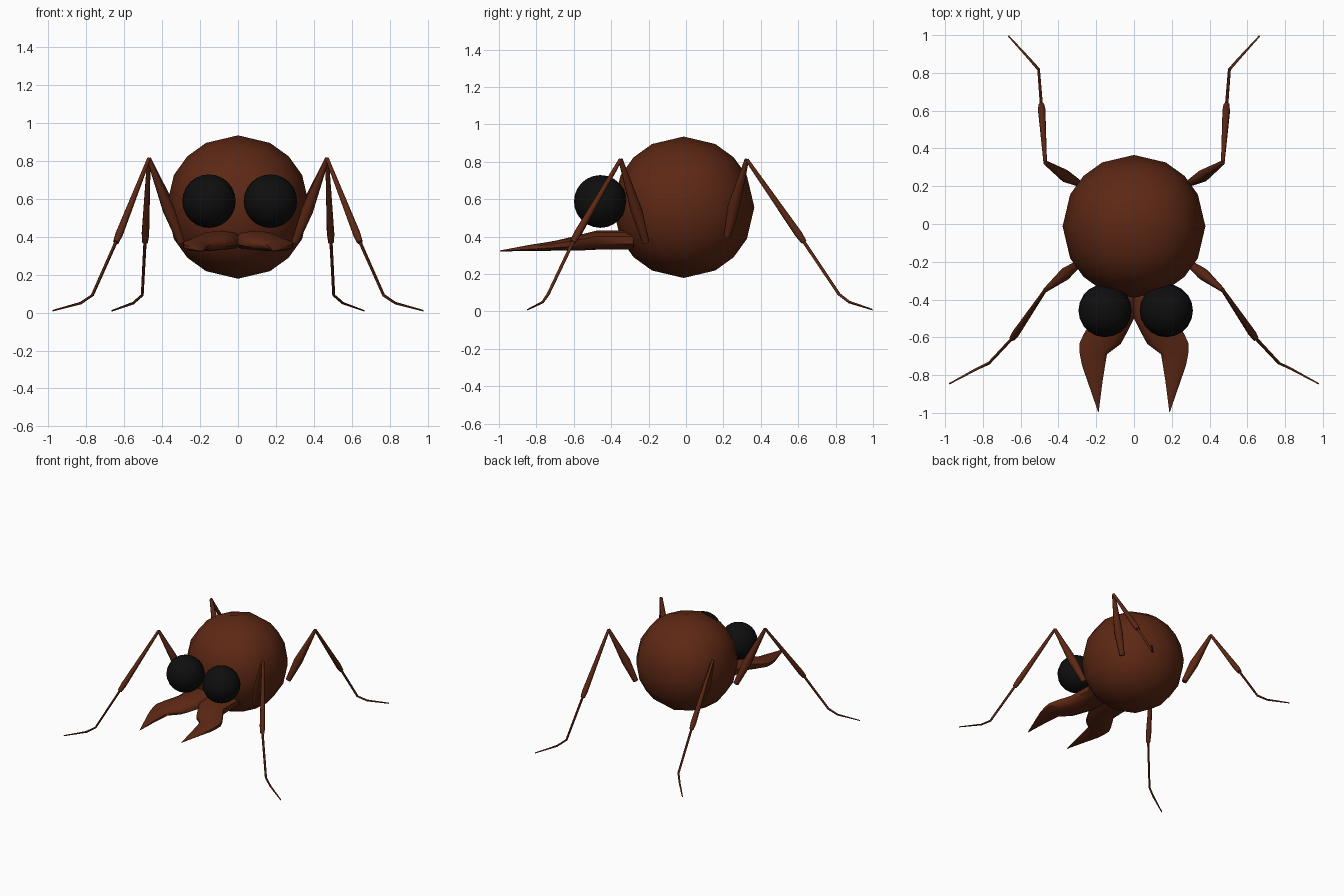
import bpy, bmesh, math
from mathutils import Vector

if "Cube" in bpy.data.objects:
    bpy.data.objects.remove(bpy.data.objects["Cube"])


def material(name, rgb):
    m = bpy.data.materials.new(name)
    m.diffuse_color = (*rgb, 1)
    m.use_nodes = True
    m.node_tree.nodes["Principled BSDF"].inputs["Base Color"].default_value = m.diffuse_color
    return m


BROWN = material("rust_brown", (0.11, 0.021, 0.007))
BLACK = material("eye_black", (0.0045, 0.0045, 0.0045))


def finish(bm, name, mat, angle=60):
    bmesh.ops.recalc_face_normals(bm, faces=bm.faces)
    me = bpy.data.meshes.new(name)
    bm.to_mesh(me)
    bm.free()
    me.materials.append(mat)
    ob = bpy.data.objects.new(name, me)
    bpy.context.collection.objects.link(ob)
    bpy.ops.object.select_all(action='DESELECT')
    ob.select_set(True)
    bpy.context.view_layer.objects.active = ob
    bpy.ops.object.shade_smooth_by_angle(angle=math.radians(angle))
    return ob


def skin(bm, rings):
    """Bridge equal-length vertex rings and cap both ends."""
    vr = [[bm.verts.new(p) for p in r] for r in rings]
    n = len(vr[0])
    for a, b in zip(vr, vr[1:]):
        for i in range(n):
            j = (i + 1) % n
            bm.faces.new((a[i], a[j], b[j], b[i]))
    bm.faces.new(vr[0])
    bm.faces.new(vr[-1])


def tube(name, pts, radii, sides=8):
    """Tapered tube through a few points."""
    pts = [Vector(p) for p in pts]
    rings = []
    for i, p in enumerate(pts):
        d = (pts[min(i + 1, len(pts) - 1)] - pts[max(i - 1, 0)]).normalized()
        u = d.cross(Vector((0.3, 1, 0.1))).normalized()
        v = d.cross(u)
        rings.append([p + radii[i] * (u * math.cos(t) + v * math.sin(t))
                      for t in (math.tau * k / sides for k in range(sides))])
    bm = bmesh.new()
    skin(bm, rings)
    return finish(bm, name, BROWN)


# Round body: a gridded cube pushed out to a sphere
bm = bmesh.new()
bmesh.ops.create_cube(bm, size=2)
bmesh.ops.subdivide_edges(bm, edges=bm.edges[:], cuts=3, use_grid_fill=True)
for v in bm.verts:
    v.co = v.co.normalized() * 0.378 + Vector((0, -0.0125, 0.557))
finish(bm, "body", BROWN)

# Eyes, set slightly off centre
for side, x in (("left", -0.153), ("right", 0.171)):
    bm = bmesh.new()
    bmesh.ops.create_uvsphere(bm, u_segments=20, v_segments=12, radius=0.141)
    bmesh.ops.translate(bm, verts=bm.verts, vec=(x, -0.458, 0.588))
    finish(bm, side + "_eye", BLACK)

# Mandibles: y, inner x, outer x, bottom z, top z
JAW = [(-0.28, -0.03, 0.20, 0.33, 0.432), (-0.48, -0.01, 0.205, 0.33, 0.432),
       (-0.58, 0.04, 0.265, 0.325, 0.407), (-0.635, 0.07, 0.29, 0.325, 0.393),
       (-0.69, 0.143, 0.287, 0.325, 0.38), (-0.75, 0.153, 0.275, 0.324, 0.369),
       (-0.83, 0.166, 0.247, 0.323, 0.357), (-0.995, 0.187, 0.19, 0.321, 0.326)]

# Legs: points along each chain from hip to toe, right side
LEGS = {
    "front": [(0.30, -0.215, 0.37), (0.365, -0.265, 0.54), (0.47, -0.35, 0.812),
              (0.64, -0.60, 0.38), (0.768, -0.737, 0.092),
              (0.83, -0.766, 0.05), (0.978, -0.846, 0.01)],
    "rear": [(0.30, 0.22, 0.40), (0.365, 0.255, 0.56), (0.47, 0.325, 0.812),
             (0.49, 0.625, 0.38), (0.505, 0.818, 0.092),
             (0.553, 0.873, 0.05), (0.665, 0.996, 0.01)],
}

for side, s in (("right", 1), ("left", -1)):
    rings = []
    for y, xi, xo, z0, z1 in JAW:
        ring = []
        for k in range(10):
            t = math.tau * (k + 0.5) / 10
            c, d = math.cos(t), math.sin(t)
            c = math.copysign(min(1, abs(c) * 1.05), c)
            d = math.copysign(abs(d) ** 0.8, d)
            ring.append((s * ((xi + xo) / 2 + c * (xo - xi) / 2), y,
                         (z0 + z1) / 2 + d * (z1 - z0) / 2))
        rings.append(ring)
    bm = bmesh.new()
    skin(bm, rings)
    finish(bm, side + "_mandible", BROWN)

    for pos, chain in LEGS.items():
        p = [(s * x, y, z) for x, y, z in chain]
        label = f"{pos}_{side}_"
        tube(label + "upper_leg", p[:3], (0.02, 0.033, 0.012))
        # Shin widens towards its lower cuff
        a, b = Vector(p[2]), Vector(p[3])
        tube(label + "shin", [a, a.lerp(b, 0.92), b.lerp(a, -0.02)],
             (0.01, 0.021, 0.016))
        tube(label + "foot", p[3:], (0.009, 0.008, 0.007, 0.004), 6)
